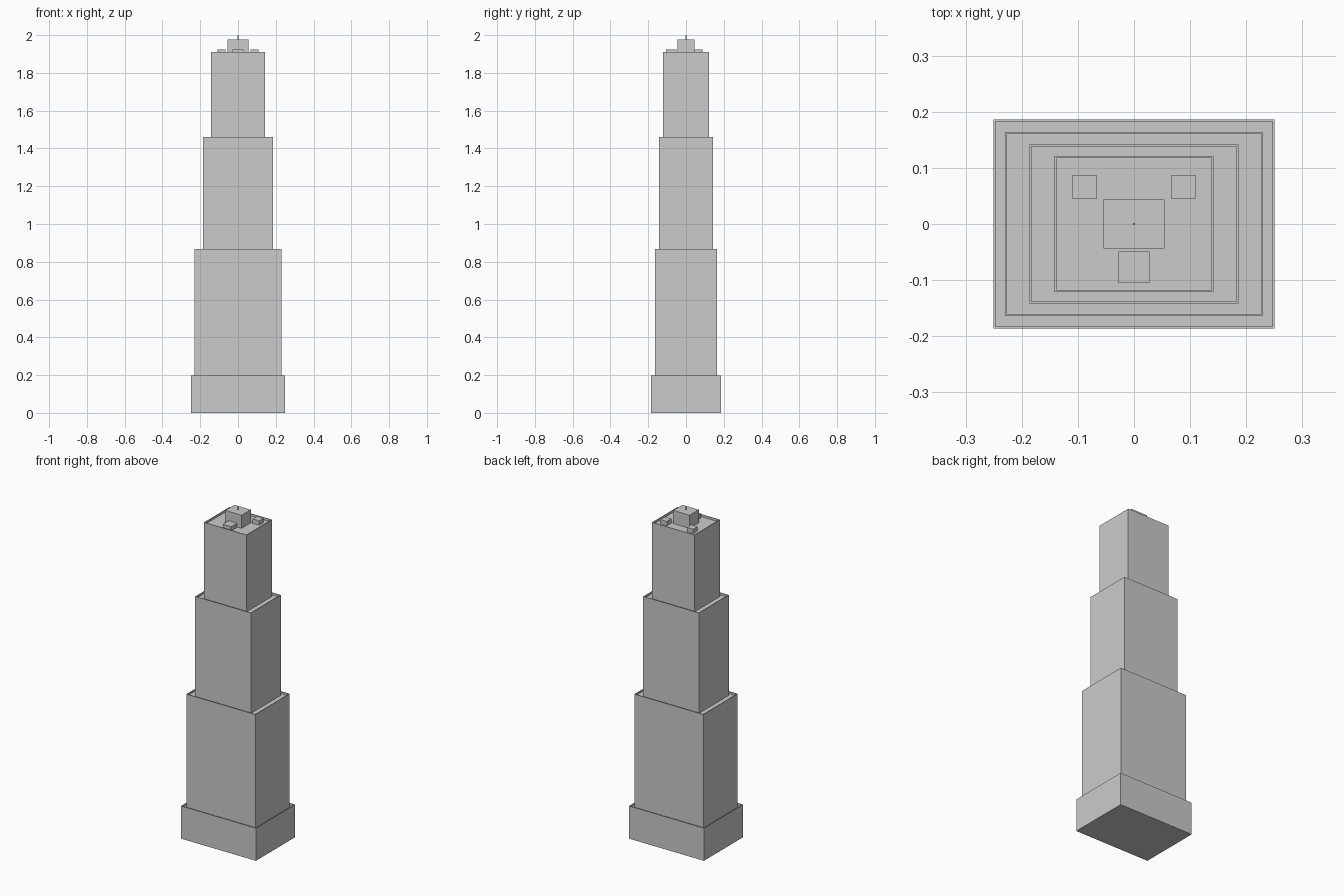
import bpy, bmesh
from mathutils import Matrix, Vector

if "Cube" in bpy.data.objects:
    bpy.data.objects.remove(bpy.data.objects["Cube"])

RIM = 0.005      # parapet thickness
DROP = 0.013     # roof depth below the parapet


def finish(name, bm):
    mesh = bpy.data.meshes.new(name)
    bm.to_mesh(mesh)
    bm.free()
    obj = bpy.data.objects.new(name, mesh)
    bpy.context.collection.objects.link(obj)


def block(name, x, y, hx, hy, z0, z1, parapet=False):
    bm = bmesh.new()
    mat = Matrix.Translation((x, y, (z0 + z1) / 2)) @ Matrix.Diagonal((2 * hx, 2 * hy, z1 - z0, 1))
    bmesh.ops.create_cube(bm, size=1, matrix=mat)
    if parapet:
        # Inset the top face, then sink it straight down to form the roof
        bm.normal_update()
        top = max(bm.faces, key=lambda f: f.calc_center_median().z)
        bmesh.ops.inset_region(bm, faces=[top], thickness=RIM)
        roof = bmesh.ops.extrude_discrete_faces(bm, faces=[top])["faces"][0]
        bmesh.ops.translate(bm, verts=roof.verts, vec=Vector((0, 0, -DROP)))
        bmesh.ops.recalc_face_normals(bm, faces=bm.faces)
    finish(name, bm)


# Stepped tiers, each standing on the sunken roof of the one below
tiers = [
    ("podium", 0.250, 0.186, 0.197),
    ("lower_tier", 0.230, 0.164, 0.868),
    ("middle_tier", 0.186, 0.142, 1.460),
    ("upper_tier", 0.142, 0.121, 1.910),
]
base = 0.0
for name, hx, hy, top in tiers:
    block(name, 0, 0, hx, hy, base, top, parapet=True)
    base = top - DROP

# Rooftop plant room and service units
block("plant_room", 0, 0, 0.0545, 0.044, base, 1.976)
block("front_roof_unit", 0, -0.077, 0.028, 0.028, base, 1.923)
for side, s in (("left", -1), ("right", 1)):
    block(side + "_roof_unit", s * 0.088, 0.066, 0.0215, 0.0215, base, 1.923)

# Very thin mast
bm = bmesh.new()
bmesh.ops.create_cone(bm, cap_ends=True, segments=8, radius1=0.002, radius2=0.002,
                      depth=0.024, matrix=Matrix.Translation((0, 0, 1.988)))
finish("mast", bm)
